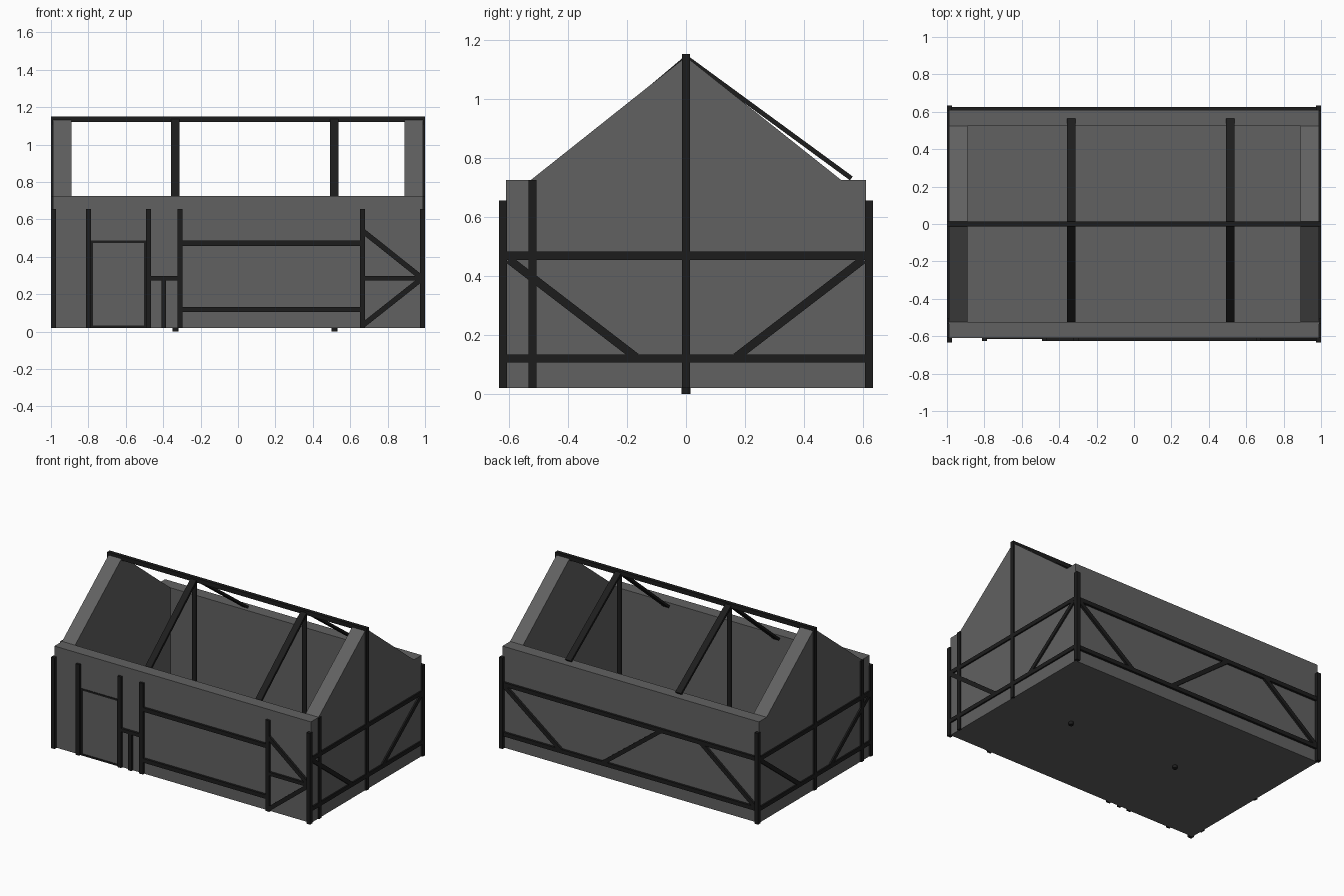
import bpy, bmesh
from mathutils import Vector, Matrix

if "Cube" in bpy.data.objects:
    bpy.data.objects.remove(bpy.data.objects["Cube"])

dark = bpy.data.materials.new("dark_timber")
dark.diffuse_color = (0.012, 0.012, 0.012, 1)
dark.use_nodes = True
dark.node_tree.nodes["Principled BSDF"].inputs["Base Color"].default_value = dark.diffuse_color
wall_mat = bpy.data.materials.new("wall_grey")
wall_mat.diffuse_color = (0.12, 0.12, 0.12, 1)
wall_mat.use_nodes = True
wall_mat.node_tree.nodes["Principled BSDF"].inputs["Base Color"].default_value = wall_mat.diffuse_color


def finish(bm, name, mat):
    bmesh.ops.recalc_face_normals(bm, faces=bm.faces)
    me = bpy.data.meshes.new(name)
    bm.to_mesh(me)
    bm.free()
    ob = bpy.data.objects.new(name, me)
    bpy.context.collection.objects.link(ob)
    me.materials.append(mat)
    return ob


def beam(name, a, b, width, depth, normal):
    """Rectangular timber from a to b; depth is measured along normal."""
    a, b, n = Vector(a), Vector(b), Vector(normal)
    d = (b - a).normalized()
    n = (n - d * n.dot(d)).normalized()
    s = d.cross(n)
    m = Matrix((s * width, n * depth, d * (b - a).length)).transposed().to_4x4()
    m.translation = (a + b) / 2
    bm = bmesh.new()
    bmesh.ops.create_cube(bm, size=1, matrix=m)
    return finish(bm, name, dark)


# Hollow shell: outer box with the top inset and pushed down to the floor
X, Y, XI, YI, Z0, ZT, ZF = 0.99, 0.61, 0.89, 0.525, 0.02, 0.725, 0.12
bm = bmesh.new()


def ring(x, y, z):
    return [bm.verts.new((sx * x, sy * y, z)) for sx, sy in ((-1, -1), (1, -1), (1, 1), (-1, 1))]


rings = [ring(X, Y, Z0), ring(X, Y, ZT), ring(XI, YI, ZT), ring(XI, YI, ZF)]
for lo, hi in zip(rings, rings[1:]):
    for i in range(4):
        bm.faces.new((lo[i], lo[(i + 1) % 4], hi[(i + 1) % 4], hi[i]))
bm.faces.new(rings[0])
bm.faces.new(rings[3])
finish(bm, "wall_shell", wall_mat)

# Gable triangles standing on the end walls
for side, s in (("left", -1), ("right", 1)):
    bm = bmesh.new()
    tri = [bm.verts.new((s * X, y, z)) for y, z in ((-YI, ZT), (YI, ZT), (0, 1.142))]
    f = bm.faces.new(tri)
    ext = bmesh.ops.extrude_face_region(bm, geom=[f])
    bmesh.ops.translate(bm, vec=(-s * (X - XI), 0, 0),
                        verts=[v for v in ext["geom"] if isinstance(v, bmesh.types.BMVert)])
    finish(bm, "gable_" + side, wall_mat)

# Ridge, inner posts and rafters
beam("ridge_beam", (-1, 0, 1.136), (1, 0, 1.136), 0.026, 0.03, (0, 0, 1))
for x in (-0.335, 0.515):
    bm = bmesh.new()
    bmesh.ops.create_cone(bm, cap_ends=True, segments=12, radius1=0.016, radius2=0.016,
                          depth=1.13, matrix=Matrix.Translation((x, 0, 0.565)))
    finish(bm, "inner_post", dark)
    beam("rafter_front", (x, 0, 1.137), (x, -0.52, 0.70), 0.045, 0.016, (0, 0, 1))
    beam("rafter_back", (x, 0, 1.14), (x, 0.56, 0.73), 0.045, 0.016, (0, 0, 1))

# Corner posts
for x in (-0.986, 0.986):
    for y in (-0.62, 0.62):
        beam("corner_post", (x, y, 0.02), (x, y, 0.655), 0.028, 0.028, (0, 1, 0))

W = 0.028


def wall_beams(name, place, normal, depth, lines):
    for u0, z0, u1, z1, w in lines:
        beam(name, place(u0, z0), place(u1, z1), w, depth, normal)


# Front timbers: (x0, z0, x1, z1, width)
front = [(x, 0.02, x, 0.655, W) for x in (-0.80, -0.478, -0.31, 0.665)]
front += [(-0.31, z, 0.665, z, W) for z in (0.473, 0.118)]
front += [(-0.478, 0.285, -0.31, 0.285, 0.024), (-0.397, 0.02, -0.397, 0.285, 0.024),
          (0.665, 0.285, 0.985, 0.285, 0.024), (0.665, 0.54, 0.985, 0.285, W),
          (0.665, 0.032, 0.985, 0.285, W)]
wall_beams("front_timber", lambda u, z: (u, -0.616, z), (0, 1, 0), 0.02, front)

# Door frame set between two posts
door = [(-0.785, 0.48, -0.49, 0.48, 0.012), (-0.785, 0.026, -0.49, 0.026, 0.012),
        (-0.78, 0.02, -0.78, 0.48, 0.012), (-0.497, 0.02, -0.497, 0.48, 0.012)]
wall_beams("door_frame", lambda u, z: (u, -0.61, z), (0, 1, 0), 0.008, door)

# Back timbers
back = [(-0.985, z, 0.985, z, W) for z in (0.468, 0.12)]
back += [(t, 0.465, b, 0.122, W) for t, b in ((0.98, 0.53), (-0.24, 0.21), (-0.55, -0.98))]
wall_beams("back_timber", lambda u, z: (u, 0.616, z), (0, 1, 0), 0.02, back)

# End-wall timbers, the same on both gables
end = [(0, 0.02, 0, 1.15, W), (-0.52, 0.02, -0.52, 0.725, W)]
end += [(-0.61, z, 0.61, z, W) for z in (0.468, 0.12)]
end += [(s * 0.60, 0.455, s * 0.17, 0.125, W) for s in (-1, 1)]
for s in (-1, 1):
    wall_beams("end_timber", lambda u, z: (s * 0.991, u, z), (1, 0, 0), 0.018, end)
